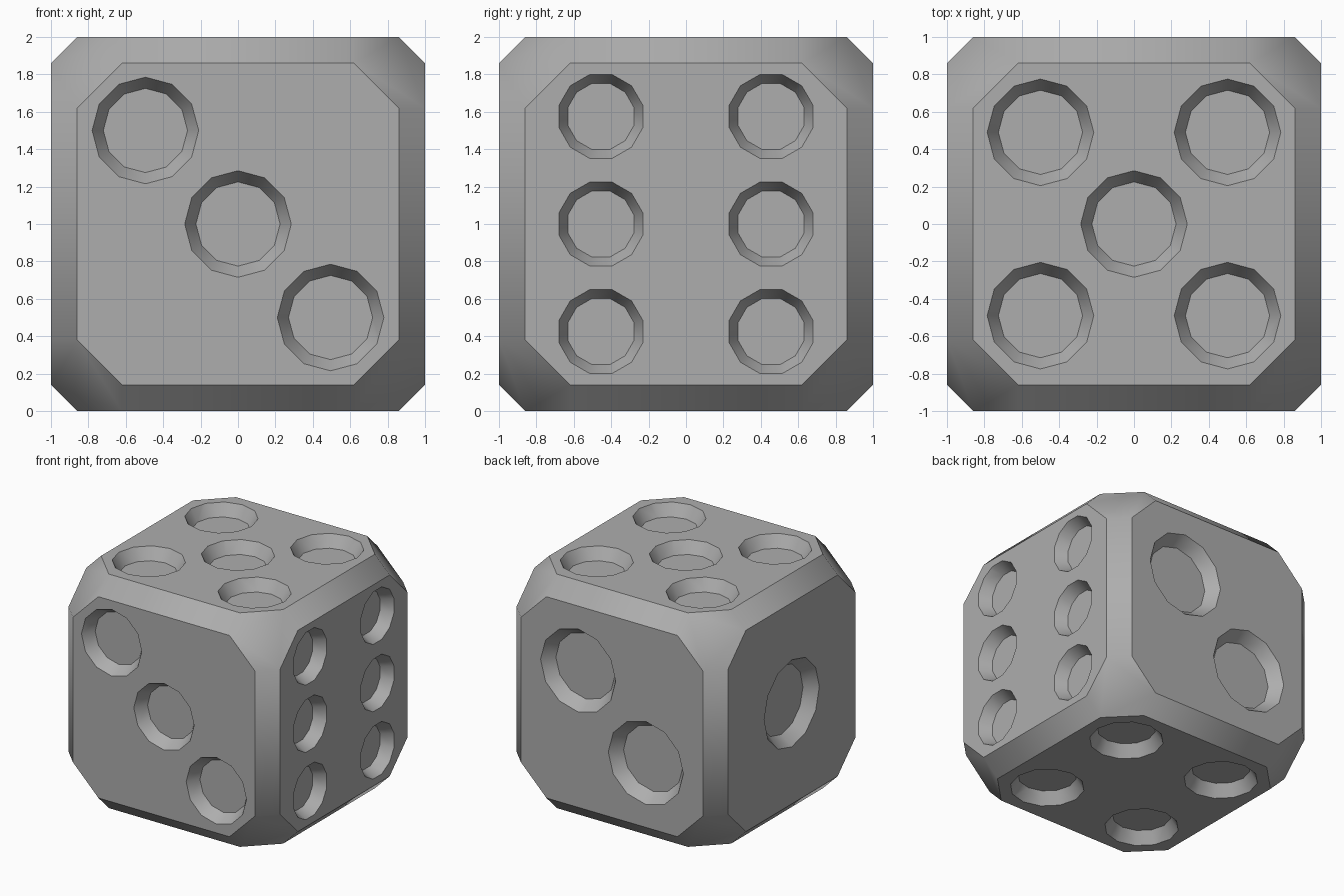
import bpy, bmesh, math
from mathutils import Matrix, Vector

default_cube = bpy.data.objects.get("Cube")
if default_cube:
    bpy.data.objects.remove(default_cube, do_unlink=True)

EDGE, CORNER = 0.86, 0.62      # where edge and corner chamfers meet each face
DEPTH = 0.1                    # pip depth
FLOOR = 0.79                   # pip floor radius relative to its rim
CENTRE = Vector((0, 0, 1))
GREY = (0.42, 0.42, 0.42, 1)

grey = bpy.data.materials.new("mid grey")
grey.use_nodes = True
grey.diffuse_color = GREY
grey.node_tree.nodes["Principled BSDF"].inputs["Base Color"].default_value = GREY


def make_object(name, bm):
    mesh = bpy.data.meshes.new(name)
    bm.to_mesh(mesh)
    bm.free()
    ob = bpy.data.objects.new(name, mesh)
    bpy.context.collection.objects.link(ob)
    return ob


# Body: cube with chamfered edges and corners
bm = bmesh.new()
signs = (-1, 1)
for i in range(3):
    for j in range(3):
        if i == j:
            continue
        for sx in signs:
            for sy in signs:
                for sz in signs:
                    p = Vector((CORNER,) * 3)
                    p[i], p[j] = 1, EDGE
                    bm.verts.new(CENTRE + p * Vector((sx, sy, sz)))
bmesh.ops.convex_hull(bm, input=bm.verts)
bmesh.ops.dissolve_limit(bm, angle_limit=math.radians(1), verts=bm.verts, edges=bm.edges)
bmesh.ops.recalc_face_normals(bm, faces=bm.faces)
die = make_object("die_body", bm)
die.data.materials.append(grey)

# Pips: tapered twelve-sided pits
X, Y, Z = Vector((1, 0, 0)), Vector((0, 1, 0)), Vector((0, 0, 1))
grid = [(u, v) for u in (-0.455, 0.455) for v in (-0.575, 0, 0.575)]
four = [(u, v) for u in (-0.477, 0.477) for v in (-0.477, 0.477)]
five = [(u, v) for u in (-0.5, 0.5) for v in (-0.49, 0.49)] + [(0, 0)]
# face right axis, face up axis, rim radius, turn in degrees, positions
faces = [
    (X, Z, 0.285, 0, [(-0.495, 0.5), (0, 0), (0.495, -0.5)]),
    (Y, Z, 0.232, 15, grid),
    (-X, Z, 0.355, 0, [(-0.32, 0.31), (0.32, -0.31)]),
    (-Y, Z, 0.372, 0, [(0, 0)]),
    (X, Y, 0.285, 0, five),
    (X, -Y, 0.288, 0, four),
]
bm = bmesh.new()
for u, v, rim, turn, spots in faces:
    n = u.cross(v)
    frame = Matrix((u, v, n)).transposed().to_4x4()
    for a, b in spots:
        # the cutter keeps its taper as it rises above the face
        middle = CENTRE + u * a + v * b + n * (1 - DEPTH / 4)
        place = Matrix.Translation(middle) @ frame @ Matrix.Rotation(math.radians(turn), 4, "Z")
        bmesh.ops.create_cone(bm, cap_ends=True, segments=12, radius1=rim * FLOOR,
                              radius2=rim * (1 + (1 - FLOOR) / 2),
                              depth=DEPTH * 1.5, matrix=place)
bmesh.ops.recalc_face_normals(bm, faces=bm.faces)
cutter = make_object("pip_cutter", bm)
cutter.hide_render = True

# Cut the pips, then remove the cutter
cut = die.modifiers.new("pips", "BOOLEAN")
cut.operation = "DIFFERENCE"
cut.solver = "EXACT"
cut.object = cutter
bpy.ops.object.select_all(action="DESELECT")
bpy.context.view_layer.objects.active = die
die.select_set(True)
bpy.ops.object.modifier_apply(modifier=cut.name)
bpy.data.objects.remove(cutter, do_unlink=True)

# Soft blend between chamfers, crisp face and pip rims
bpy.ops.object.shade_smooth_by_angle(angle=math.radians(40))
